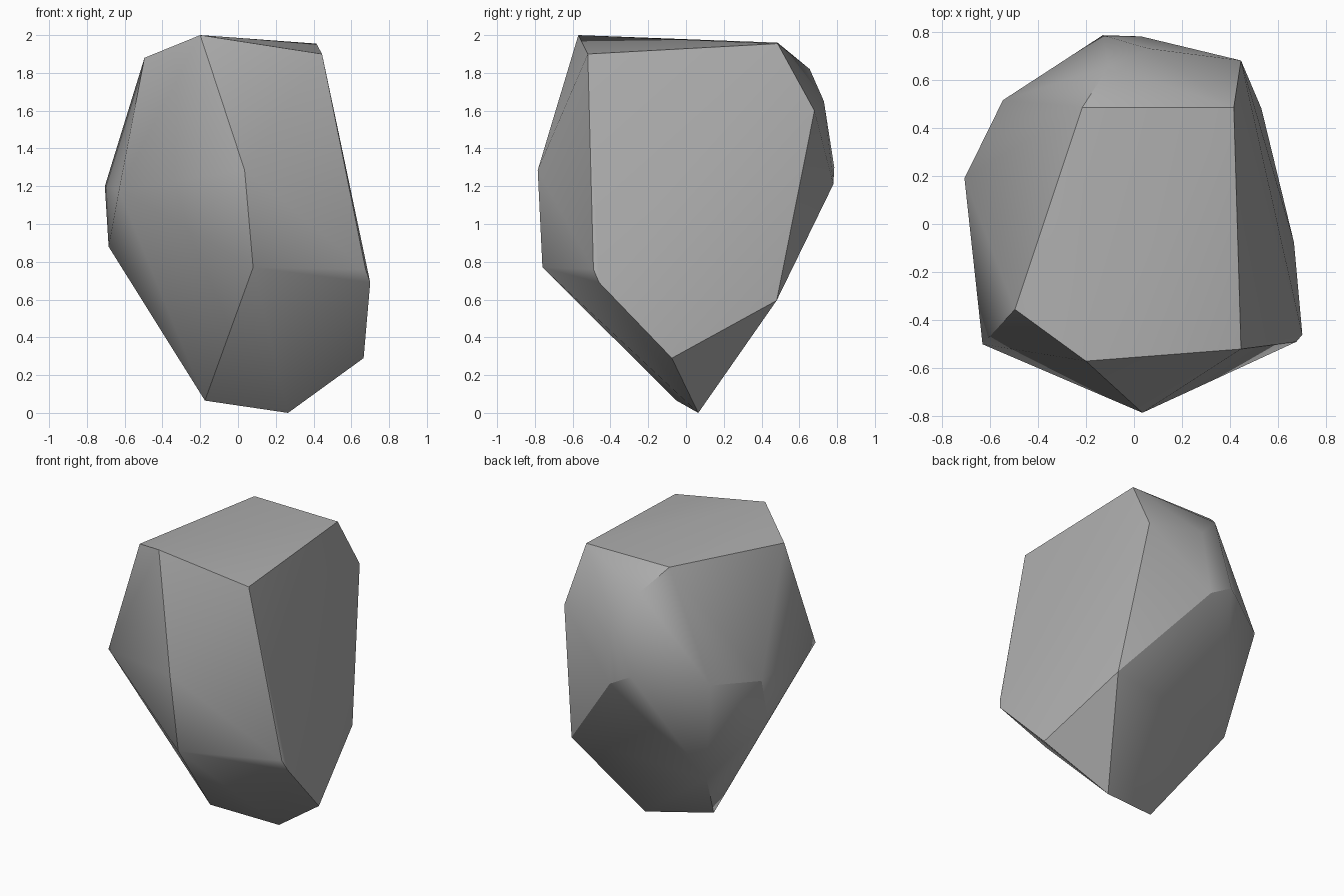
import bpy
import bmesh
from math import radians

# Remove the default cube if present
default_cube = bpy.data.objects.get("Cube")
if default_cube:
    bpy.data.objects.remove(default_cube, do_unlink=True)


def make_material(name, colour):
    material = bpy.data.materials.new(name)
    material.use_nodes = True
    material.diffuse_color = colour
    shader = material.node_tree.nodes["Principled BSDF"]
    shader.inputs["Base Color"].default_value = colour
    shader.inputs["Roughness"].default_value = 0.9
    return material


def make_hull(name, corner_groups, material):
    """Wrap a chiselled convex stone around its corner points."""
    mesh = bpy.data.meshes.new(name)
    bm = bmesh.new()
    for group in corner_groups.values():
        for corner in group:
            bm.verts.new(corner)
    bmesh.ops.convex_hull(bm, input=list(bm.verts))
    # Discard any points that the hull swallowed
    loose = [vert for vert in bm.verts if not vert.link_faces]
    bmesh.ops.delete(bm, geom=loose, context="VERTS")
    # Merge the triangles of each flat chiselled facet
    bmesh.ops.dissolve_limit(bm, angle_limit=radians(2),
                             verts=list(bm.verts), edges=list(bm.edges))
    bmesh.ops.recalc_face_normals(bm, faces=list(bm.faces))
    bm.to_mesh(mesh)
    bm.free()
    mesh.materials.append(material)
    stone = bpy.data.objects.new(name, mesh)
    bpy.context.collection.objects.link(stone)
    return stone


# Corners of the boulder, grouped by region
corners = {
    "crown": [(-.2, -.57, 2), (.445, -.52, 1.9), (.415, .485, 1.955),
              (-.215, .485, 1.96), (-.495, -.355, 1.88)],
    "front": [(-.63, -.5, 1.18), (.035, -.785, 1.285), (.08, -.76, .77),
              (.675, -.49, .76), (.7, -.46, .69)],
    "foot": [(.665, -.075, .29), (.265, .065, 0), (-.175, -.05, .065)],
    "back": [(.53, .48, .595), (.445, .68, 1.6), (-.105, .655, 1.82),
             (.06, .73, 1.65), (-.13, .785, 1.3), (.03, .78, 1.21)],
    "side": [(-.545, .515, 1.25), (-.705, .19, 1.2), (-.685, .09, .88),
             (-.417, .372, .52)],
}

# Boulder with soft shallow ridges and crisp steep ones
stone_grey = make_material("stone_grey", (.42, .42, .42, 1))
boulder = make_hull("boulder", corners, stone_grey)
bpy.ops.object.select_all(action="DESELECT")
boulder.select_set(True)
bpy.context.view_layer.objects.active = boulder
bpy.ops.object.shade_smooth_by_angle(angle=radians(30))
